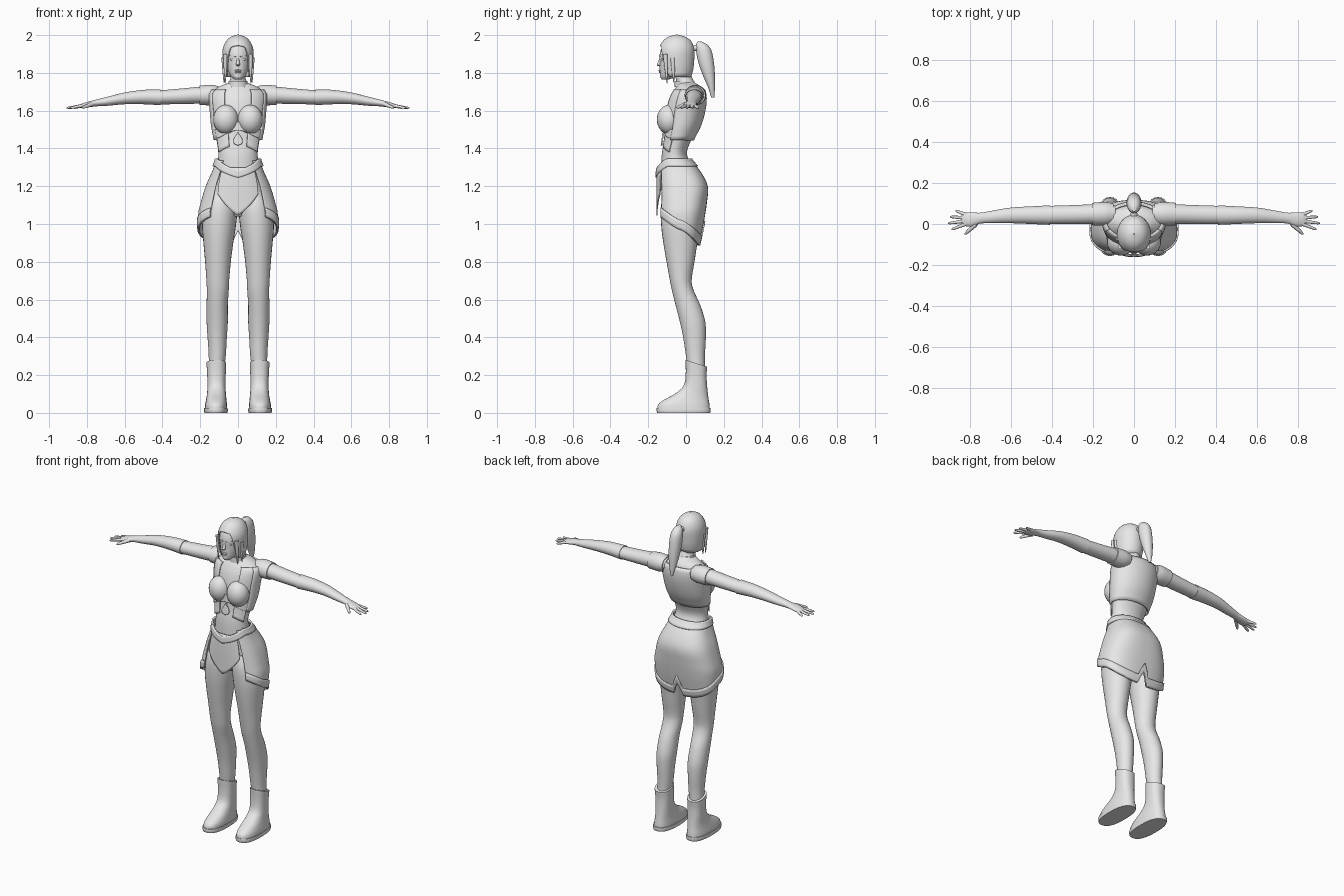
import bpy, bmesh
from math import sin, cos, pi, radians, copysign
from mathutils import Vector

if "Cube" in bpy.data.objects:
    bpy.data.objects.remove(bpy.data.objects["Cube"])

grey = bpy.data.materials.new("plain_grey")
grey.use_nodes = True
grey.diffuse_color = (.8, .8, .8, 1)
grey.node_tree.nodes["Principled BSDF"].inputs["Base Color"].default_value = (.8, .8, .8, 1)


def finish(name, bm, thick=0, side=1, angle=45):
    """Turn a bmesh into a smooth shaded object, optionally flipped and thickened."""
    for v in bm.verts:
        v.co.x *= side
    bmesh.ops.recalc_face_normals(bm, faces=bm.faces)
    mesh = bpy.data.meshes.new(name)
    bm.to_mesh(mesh)
    bm.free()
    mesh.materials.append(grey)
    ob = bpy.data.objects.new(name, mesh)
    bpy.context.collection.objects.link(ob)
    bpy.ops.object.select_all(action='DESELECT')
    ob.select_set(True)
    bpy.context.view_layer.objects.active = ob
    bpy.ops.object.shade_smooth_by_angle(angle=radians(angle))
    if thick:
        mod = ob.modifiers.new("thickness", 'SOLIDIFY')
        mod.thickness = thick
        mod.offset = 0
    return ob


def sides(name, build, **kw):
    """Make a left and a mirrored right copy."""
    for label, s in (("left_", 1), ("right_", -1)):
        finish(label + name, build(), side=s, **kw)


def sample(rings, t):
    """Smoothly interpolate ring values (centre, radius, y_front, y_back) at t."""
    t = min(max(t, rings[0][0]), rings[-1][0])
    i = 0
    while i < len(rings) - 2 and t > rings[i + 1][0]:
        i += 1
    a, b = rings[i], rings[i + 1]
    p, q = rings[max(i - 1, 0)], rings[min(i + 2, len(rings) - 1)]
    h = b[0] - a[0]
    s = (t - a[0]) / h
    out = []
    for k in range(1, 5):
        m = (b[k] - p[k]) / (b[0] - p[0]) * h
        n = (q[k] - a[k]) / (q[0] - a[0]) * h
        d = b[k] - a[k]
        out.append(a[k] + s * m + s * s * (3 * d - 2 * m - n) + s ** 3 * (m + n - 2 * d))
    return out


def on(rings, a, t, grow=0, power=1):
    """Point on a ringed surface; angle zero is the front."""
    c, r, lo, hi = sample(rings, t)
    sx = copysign(abs(sin(a)) ** power, sin(a))
    sy = copysign(abs(cos(a)) ** power, cos(a))
    return Vector((c + (r + grow) * sx, (lo + hi) / 2 - ((hi - lo) / 2 + grow) * sy, t))


def loft(rings, n=28, sub=4, along_x=False, power=1):
    bm = bmesh.new()
    levels = [a[0] + (b[0] - a[0]) * k / sub for a, b in zip(rings, rings[1:]) for k in range(sub)]
    levels.append(rings[-1][0])
    loops = []
    for t in levels:
        pts = [on(rings, 2 * pi * k / n, t, 0, power) for k in range(n)]
        loops.append([bm.verts.new((p.z, p.y, p.x) if along_x else p) for p in pts])
    for a, b in zip(loops, loops[1:]):
        for k in range(n):
            bm.faces.new((a[k], a[(k + 1) % n], b[(k + 1) % n], b[k]))
    bm.faces.new(loops[0])
    bm.faces.new(loops[-1])
    return bm


def sheet(fn, nu=40, nv=10):
    """Grid surface from fn(u, v) with u and v from zero to one."""
    bm = bmesh.new()
    g = [[bm.verts.new(fn(i / nu, j / nv)) for j in range(nv + 1)] for i in range(nu + 1)]
    for i in range(nu):
        for j in range(nv):
            bm.faces.new((g[i][j], g[i + 1][j], g[i + 1][j + 1], g[i][j + 1]))
    bmesh.ops.remove_doubles(bm, verts=bm.verts, dist=1e-5)
    return bm


def rod(p, q, r1, r2, n=10):
    """Tapered rod between two points with a rounded tip."""
    bm = bmesh.new()
    p, q = Vector(p), Vector(q)
    rot = (q - p).to_track_quat('Z', 'Y')
    loops = []
    for f, r in ((0, r1), (.5, (r1 + r2) / 2), (.9, r2), (1, r2 * .4)):
        loops.append([bm.verts.new(p.lerp(q, f) + rot @ Vector((r * cos(2 * pi * k / n), r * sin(2 * pi * k / n), 0)))
                      for k in range(n)])
    for a, b in zip(loops, loops[1:]):
        for k in range(n):
            bm.faces.new((a[k], a[(k + 1) % n], b[(k + 1) % n], b[k]))
    bm.faces.new(loops[0])
    bm.faces.new(loops[-1])
    return bm


def ball(centre, size):
    bm = bmesh.new()
    bmesh.ops.create_uvsphere(bm, u_segments=24, v_segments=16, radius=1)
    for v in bm.verts:
        v.co = Vector(centre) + Vector(a * b for a, b in zip(v.co, size))
    return bm


# Torso with neck
torso = [(1.04, 0, .05, -.08, .04), (1.1, 0, .14, -.12, .08), (1.2, 0, .15, -.132, .1),
         (1.3, 0, .115, -.132, .04), (1.37, 0, .104, -.128, .005), (1.45, 0, .115, -.115, .03),
         (1.52, 0, .128, -.11, .065), (1.6, 0, .135, -.105, .088), (1.66, 0, .14, -.09, .095),
         (1.7, 0, .135, -.07, .09), (1.73, 0, .095, -.05, .075), (1.75, 0, .048, -.05, .045),
         (1.81, 0, .04, -.065, .02)]
finish("torso", loft(torso, 40))
finish("collar", loft([(1.725, 0, .058, -.06, .055), (1.74, 0, .053, -.06, .05), (1.757, 0, .05, -.06, .042)], sub=2))
sides("bust", lambda: ball((.064, -.09, 1.553), (.067, .064, .078)))

# Bodice cups, side stays, pendant and cropped jacket
finish("bodice_band", sheet(lambda u, v: on(torso, (u - .5) * 2.4, 1.475 + .045 * v + .02 * cos((u - .5) * 7), .01)), .008)
sides("bodice_stay", lambda: sheet(lambda u, v: on(torso, .42 + .75 * u, 1.41 - .03 * u + (.1 - .01 * u) * v, .005), 12, 6), thick=.007)
finish("pendant", sheet(lambda u, v: Vector(((u - .5) * .05 * sin(pi * v ** .6), -.13 + .01 * v, 1.415 + .07 * v)), 4, 8), .008)
finish("jacket_back", sheet(lambda u, v: on(torso, 1.1 + (2 * pi - 2.2) * u, 1.445 + .265 * v, .01), 48, 12), .01)
sides("jacket_front", lambda: sheet(lambda u, v: on(torso, .5 + .6 * u, 1.61 - .05 * u + (.1 + .05 * u) * v, .008), 12, 8), thick=.008)

# Arms, sleeves and gloves
arm = [(.09, 1.685, .035, .01, .09), (.13, 1.683, .048, 0, .1), (.2, 1.682, .045, 0, .096),
       (.3, 1.676, .041, 0, .092), (.42, 1.67, .037, 0, .088)]
sides("arm", lambda: loft(arm, along_x=True))
sides("sleeve", lambda: loft([(.1, 1.683, .045, .0, .1), (.14, 1.683, .054, -.007, .107),
                             (.205, 1.681, .051, -.006, .103)], along_x=True))
sides("glove", lambda: loft([(.41, 1.671, .042, -.004, .091), (.5, 1.672, .038, 0, .086), (.6, 1.665, .031, .004, .08),
                            (.69, 1.65, .024, .004, .065), (.75, 1.641, .018, .002, .055), (.79, 1.633, .015, -.012, .056),
                            (.825, 1.626, .012, -.01, .054), (.84, 1.624, .006, .0, .046)], along_x=True))
fingers = {"little": (.045, .87, .066), "ring": (.03, .898, .035), "middle": (.015, .907, .003), "index": (0, .89, -.027)}
for label, (y, tx, ty) in fingers.items():
    sides(label + "_finger", lambda: rod((.82, y, 1.627), (tx, ty, 1.614), .0095, .006))
sides("thumb", lambda: rod((.77, 0, 1.636), (.825, -.05, 1.615), .012, .007))

# Legs
leg = [(.22, .115, .04, .01, .1), (.3, .11, .045, 0, .1), (.4, .11, .051, -.015, .105), (.48, .11, .056, -.032, .102),
       (.57, .11, .056, -.055, .076), (.65, .107, .058, -.075, .04), (.7, .107, .06, -.085, .03),
       (.8, .106, .068, -.103, .045), (.9, .104, .079, -.12, .06), (1.0, .1, .09, -.132, .075),
       (1.1, .092, .088, -.132, .085), (1.17, .085, .06, -.11, .06)]
sides("leg", lambda: loft(leg))


# Boots with a slanted cuff and a flat sole
def boot():
    bm = loft([(.012, .117, .06, -.153, .127), (.045, .116, .058, -.147, .124), (.07, .115, .054, -.115, .12),
               (.1, .114, .05, -.06, .116), (.14, .114, .048, -.015, .112), (.2, .114, .049, -.002, .109),
               (.28, .115, .052, -.003, .112)], 32, power=.85)
    for v in bm.verts:
        v.co.z -= max(v.co.z - .2, 0) * max(v.co.y, 0) * 4
    return bm


sides("boot", boot)
sides("sole", lambda: loft([(0, .117, .061, -.153, .128), (.012, .117, .063, -.156, .131), (.025, .117, .062, -.155, .13)],
                           32, 2, power=.8))

# Skirt: open at the front, slit at the back, lower hem behind
skirt = [(.86, 0, .198, -.14, .06), (1.0, 0, .207, -.148, .09), (1.06, 0, .207, -.15, .1), (1.1, 0, .198, -.15, .106),
         (1.2, 0, .168, -.15, .112), (1.28, 0, .133, -.147, .072), (1.34, 0, .11, -.14, .02)]


def hem(a):
    return .97 + .085 * cos(a) + .08 * max(0, 1 - abs(a - pi) / .1)


def skirt_point(u, v, grow=0, band=None):
    a = .68 + (2 * pi - 1.36) * u
    low = hem(a)
    return on(skirt, a, low + (band or 1.335 - low) * v, grow, .78)


finish("skirt", sheet(skirt_point, 96, 20), .006)
finish("skirt_trim", sheet(lambda u, v: skirt_point(u, v, .006, .05), 96, 3), .008)


# Chevron belt and pointed front panel
def belt(u, v):
    a = 2 * pi * u - pi
    dip = .06 * max(0, 1 - abs(a) / 1.1)
    return on(skirt, a, 1.305 - dip + .04 * v, .008, .9)


def panel(u, v):
    s = abs(2 * u - 1)
    a = (2 * u - 1) * (.55 + .1 * v)
    low = 1.045 + .115 * s
    return on(skirt, a, low + (1.3 - low) * v, .004, .85)


finish("belt", sheet(belt, 64, 4), .01)
finish("front_panel", sheet(panel, 32, 12), .006)

# Head and face
head = [(1.765, 0, .018, -.128, -.09), (1.78, 0, .036, -.136, -.05), (1.81, 0, .053, -.139, 0),
        (1.85, 0, .064, -.139, .02), (1.9, 0, .069, -.139, .028), (1.95, 0, .06, -.12, .02), (1.98, 0, .03, -.09, -.01)]
finish("head", loft(head, 32))
finish("nose", rod((0, -.132, 1.885), (0, -.146, 1.836), .005, .011))
finish("upper_lip", ball((0, -.138, 1.812), (.018, .008, .005)))
finish("lower_lip", ball((0, -.136, 1.803), (.015, .008, .005)))
finish("chin", ball((0, -.124, 1.782), (.02, .014, .014)))
sides("eye", lambda: ball((.028, -.124, 1.872), (.014, .008, .007)))
sides("brow", lambda: rod((.01, -.138, 1.888), (.048, -.116, 1.893), .005, .003))

# Hair cap, side locks and ponytail
hair = [(1.77, 0, .066, -.12, .022), (1.82, 0, .075, -.132, .036), (1.88, 0, .08, -.142, .041), (1.93, 0, .077, -.14, .04),
        (1.97, 0, .058, -.117, .022), (1.99, 0, .034, -.088, -.008), (2, 0, .002, -.05, -.046)]


def hair_point(u, v):
    a = 2 * pi * u - pi
    f = min(max((abs(a) - .45) / .6, 0), 1)
    low = 1.945 - .16 * f * f * (3 - 2 * f) - .015 * min(abs(a), .45)
    return on(hair, a, low + (2 - low) * sin(v * pi / 2))


finish("hair_cap", sheet(hair_point, 64, 16), .006)
sides("front_lock", lambda: rod((.066, -.11, 1.9), (.068, -.1, 1.745), .013, .004))
sides("side_lock", lambda: rod((.074, -.07, 1.88), (.074, -.065, 1.75), .014, .004))
finish("hair_tie", rod((0, .02, 1.925), (0, .085, 1.94), .018, .014))
finish("ponytail", loft([(1.67, 0, .006, .133, .15), (1.72, 0, .02, .118, .153), (1.79, 0, .031, .088, .153),
                         (1.86, 0, .036, .064, .147), (1.92, 0, .034, .053, .134), (1.95, 0, .024, .053, .112),
                         (1.965, 0, .008, .06, .085)], 20))
